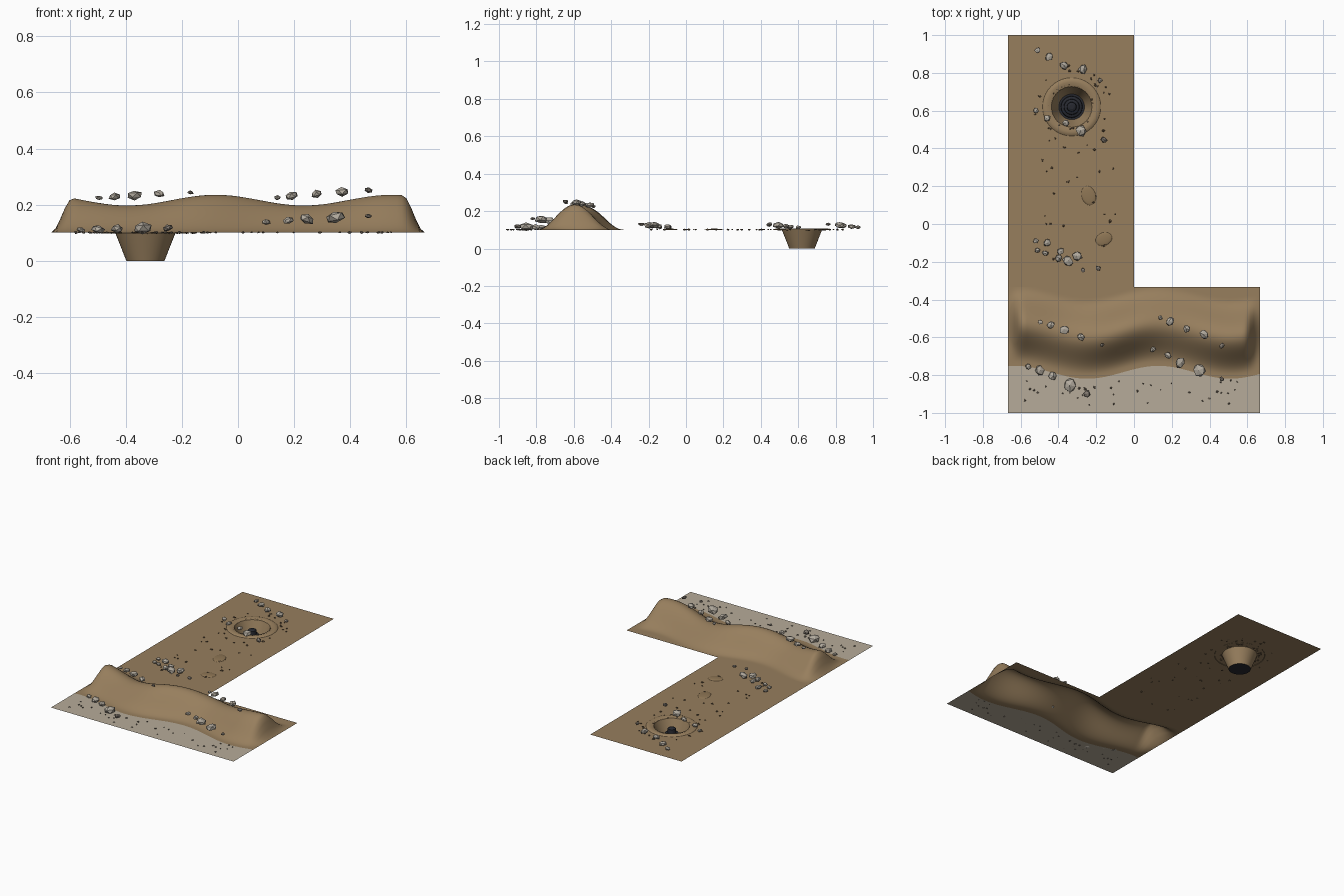
import bpy, bmesh, math, random
from mathutils import Matrix, Vector

random.seed(4)
if "Cube" in bpy.data.objects:
    bpy.data.objects.remove(bpy.data.objects["Cube"])

GROUND = 0.1
HALF = 0.667
INNER_EDGE = -0.333
PIT = Vector((-0.33, 0.62, 0))


def material(name, color):
    mat = bpy.data.materials.new(name)
    mat.use_nodes = True
    rgba = (*color, 1)
    mat.diffuse_color = rgba
    mat.node_tree.nodes["Principled BSDF"].inputs["Base Color"].default_value = rgba
    return mat


earth = material("brown_earth", (0.31, 0.21, 0.11))
gravel = material("pale_gravel", (0.47, 0.41, 0.32))
mound = material("packed_mud", (0.27, 0.18, 0.09))
rock = material("light_rock", (0.44, 0.40, 0.34))
dark_rock = material("dark_rock", (0.22, 0.19, 0.16))
pebble = material("brown_pebble", (0.12, 0.08, 0.045))
grit = material("grey_grit", (0.16, 0.13, 0.10))
black = material("blue_black", (0.02, 0.022, 0.03))


def finish(bm, name, mats, smooth=False):
    for f in bm.faces:
        f.smooth = smooth
    mesh = bpy.data.meshes.new(name)
    bm.to_mesh(mesh)
    bm.free()
    for mat in mats:
        mesh.materials.append(mat)
    obj = bpy.data.objects.new(name, mesh)
    bpy.context.collection.objects.link(obj)
    return obj


def lathe(name, profile, mat, smooth=False, steps=40):
    """Spin a radius/height profile around the pit axis."""
    bm = bmesh.new()
    verts = [bm.verts.new((r, 0, z)) for r, z in profile]
    edges = [bm.edges.new(pair) for pair in zip(verts, verts[1:])]
    bmesh.ops.spin(bm, geom=verts + edges, cent=(0, 0, 0), axis=(0, 0, 1),
                   angle=math.tau, steps=steps)
    bmesh.ops.remove_doubles(bm, verts=bm.verts, dist=0.0001)
    bmesh.ops.recalc_face_normals(bm, faces=bm.faces)
    bmesh.ops.translate(bm, verts=bm.verts, vec=PIT)
    return finish(bm, name, [mat], smooth)


# Winding ridge and the gravel strip in front of it
def sway(x):
    return 0.034 * math.cos(8.3 * (x - 0.13))


def ridge_height(x, y):
    offset = abs(y + 0.565 - sway(x)) / 0.2
    if offset >= 1:
        return GROUND
    t = min(1, (HALF - abs(x)) / 0.08)
    taper = t * t * (3 - 2 * t)
    crest = 0.116 + 0.019 * math.cos(10 * (x + 0.08))
    return GROUND + crest * taper * (0.5 + 0.5 * math.cos(math.pi * offset))


def strip(name, front, back, columns, rows, mat):
    """Grid between two curves, lifted to the ridge height."""
    bm = bmesh.new()
    grid = []
    for i in range(columns + 1):
        x = HALF * (2 * i / columns - 1)
        line = []
        for j in range(rows + 1):
            y = front(x) + (back(x) - front(x)) * j / rows
            line.append(bm.verts.new((x, y, ridge_height(x, y))))
        grid.append(line)
    for a, b in zip(grid, grid[1:]):
        for j in range(rows):
            bm.faces.new((a[j], b[j], b[j + 1], a[j + 1]))
    return finish(bm, name, [mat], True)


def foot(x):
    return -0.785 + sway(x)


strip("gravel_strip", lambda x: -1, foot, 80, 4, gravel)
strip("ridge", foot, lambda x: INNER_EDGE, 80, 36, earth)

# Flat ground with a round opening for the pit
bm = bmesh.new()
corners = [(x, y) for x in (-HALF, 0) for y in (INNER_EDGE, 1)]
angles = [math.tau * i / 40 - math.pi for i in range(40)]
angles += [math.atan2(y - PIT.y, x - PIT.x) for x, y in corners]
inner, outer = [], []
for a in sorted(angles):
    d = Vector((math.cos(a), math.sin(a), 0))
    reach_x = ((0 if d.x > 0 else -HALF) - PIT.x) / d.x if abs(d.x) > 1e-6 else 9
    reach_y = ((1 if d.y > 0 else INNER_EDGE) - PIT.y) / d.y if abs(d.y) > 1e-6 else 9
    base = PIT + Vector((0, 0, GROUND))
    inner.append(bm.verts.new(base + d * 0.115))
    outer.append(bm.verts.new(base + d * min(reach_x, reach_y)))
for i in range(len(inner)):
    bm.faces.new((inner[i - 1], outer[i - 1], outer[i], inner[i]))
finish(bm, "ground", [earth])

# Pit: raised lip, sloping wall, floor and the stepped core
lathe("pit_lip", [(0.156, 0.098), (0.15, 0.104), (0.13, 0.108), (0.107, 0.1)], earth, True)
lathe("pit_wall", [(0.108, 0.101), (0.068, 0.0)], earth, True)
lathe("pit_floor", [(0.068, 0.0), (0, 0.0)], black)
lathe("pit_core", [(0.058, 0.001), (0.056, 0.025), (0.042, 0.03), (0.04, 0.055),
                   (0.026, 0.06), (0.024, 0.085), (0.012, 0.09), (0, 0.09)], black, steps=20)


# Low oval mud patches
def patch(name, x, y, rx, ry, turn):
    bm = bmesh.new()
    bmesh.ops.create_uvsphere(bm, u_segments=24, v_segments=10, radius=1)
    low = [v for v in bm.verts if v.co.z < -0.01]
    bmesh.ops.delete(bm, geom=low, context='VERTS')
    bm.transform(Matrix.Translation((x, y, GROUND)) @ Matrix.Rotation(turn, 4, 'Z')
                 @ Matrix.Diagonal((rx, ry, 0.006, 1)))
    finish(bm, name, [mound], True)


patch("mud_patch_far", -0.24, 0.15, 0.037, 0.052, 0.3)
patch("mud_patch_near", -0.16, -0.08, 0.045, 0.034, 0.4)


# Faceted stones
def add_stone(bm, x, y, z, r, squash=0.65):
    made = bmesh.ops.create_icosphere(bm, subdivisions=1, radius=1)["verts"]
    for v in made:
        v.co *= random.uniform(0.85, 1.15)
    place = (Matrix.Translation((x, y, z))
             @ Matrix.Rotation(random.uniform(-0.35, 0.35), 4, 'Y')
             @ Matrix.Rotation(random.uniform(0, math.tau), 4, 'Z')
             @ Matrix.Diagonal((r * 1.1, r * 0.95, r * squash, 1)))
    bmesh.ops.transform(bm, matrix=place, verts=made)
    return {f for v in made for f in v.link_faces}


def stone_row(name, z_start, z_end, stones):
    """A row of stones; the last small one is darker."""
    bm = bmesh.new()
    last = len(stones) - 1
    for i, (x, y, r) in enumerate(stones):
        z = z_start + (z_end - z_start) * i / last
        for f in add_stone(bm, x, y, z, r):
            f.material_index = int(i == last)
    finish(bm, name, [rock, dark_rock])


stone_row("far_stones", 0.113, 0.13, [
    (-0.51, 0.92, 0.016), (-0.45, 0.885, 0.021), (-0.37, 0.84, 0.022),
    (-0.27, 0.82, 0.026), (-0.18, 0.76, 0.014)])
stone_row("pit_stones", 0.113, 0.128, [
    (-0.52, 0.6, 0.015), (-0.46, 0.56, 0.018), (-0.36, 0.535, 0.02),
    (-0.28, 0.495, 0.03), (-0.16, 0.445, 0.018)])
stone_row("middle_stones_back", 0.113, 0.13, [
    (-0.52, -0.09, 0.014), (-0.46, -0.1, 0.02), (-0.39, -0.145, 0.019),
    (-0.3, -0.17, 0.026), (-0.19, -0.235, 0.014)])
stone_row("middle_stones_front", 0.113, 0.13, [
    (-0.51, -0.14, 0.015), (-0.47, -0.155, 0.016), (-0.4, -0.18, 0.021),
    (-0.35, -0.195, 0.028), (-0.27, -0.245, 0.013)])
stone_row("ridge_stones_right", 0.224, 0.243, [
    (-0.495, -0.52, 0.013), (-0.44, -0.535, 0.02), (-0.37, -0.56, 0.026),
    (-0.28, -0.6, 0.02), (-0.17, -0.64, 0.011)])
stone_row("ridge_stones_left", 0.225, 0.252, [
    (0.14, -0.495, 0.013), (0.19, -0.515, 0.023), (0.28, -0.555, 0.021),
    (0.37, -0.585, 0.024), (0.465, -0.645, 0.015)])
stone_row("front_stones_right", 0.11, 0.117, [
    (-0.56, -0.755, 0.015), (-0.5, -0.775, 0.026), (-0.43, -0.805, 0.024),
    (-0.34, -0.855, 0.035), (-0.25, -0.9, 0.019)])
stone_row("front_stones_left", 0.138, 0.16, [
    (0.1, -0.665, 0.015), (0.18, -0.695, 0.019), (0.245, -0.735, 0.03),
    (0.345, -0.775, 0.034), (0.465, -0.82, 0.013)])


# Scattered pebbles
def scatter(name, count, spot, mat):
    bm = bmesh.new()
    for _ in range(count):
        x, y = spot()
        add_stone(bm, x, y, GROUND + 0.001, random.uniform(0.004, 0.008), 0.7)
    finish(bm, name, [mat])


def around_pit(near, far):
    a, r = random.uniform(0, math.tau), random.uniform(near, far)
    return PIT.x + r * math.cos(a), PIT.y + r * math.sin(a)


scatter("road_pebbles", 26, lambda: (random.uniform(-0.5, -0.08),
                                     random.uniform(-0.25, 0.42)), pebble)
scatter("lip_pebbles", 36, lambda: around_pit(0.112, 0.135), pebble)
scatter("pit_pebbles", 24, lambda: around_pit(0.155, 0.22), pebble)
scatter("gravel_grit", 36, lambda: (random.uniform(-0.6, 0.62),
                                    random.uniform(-0.96, -0.82)), grit)
